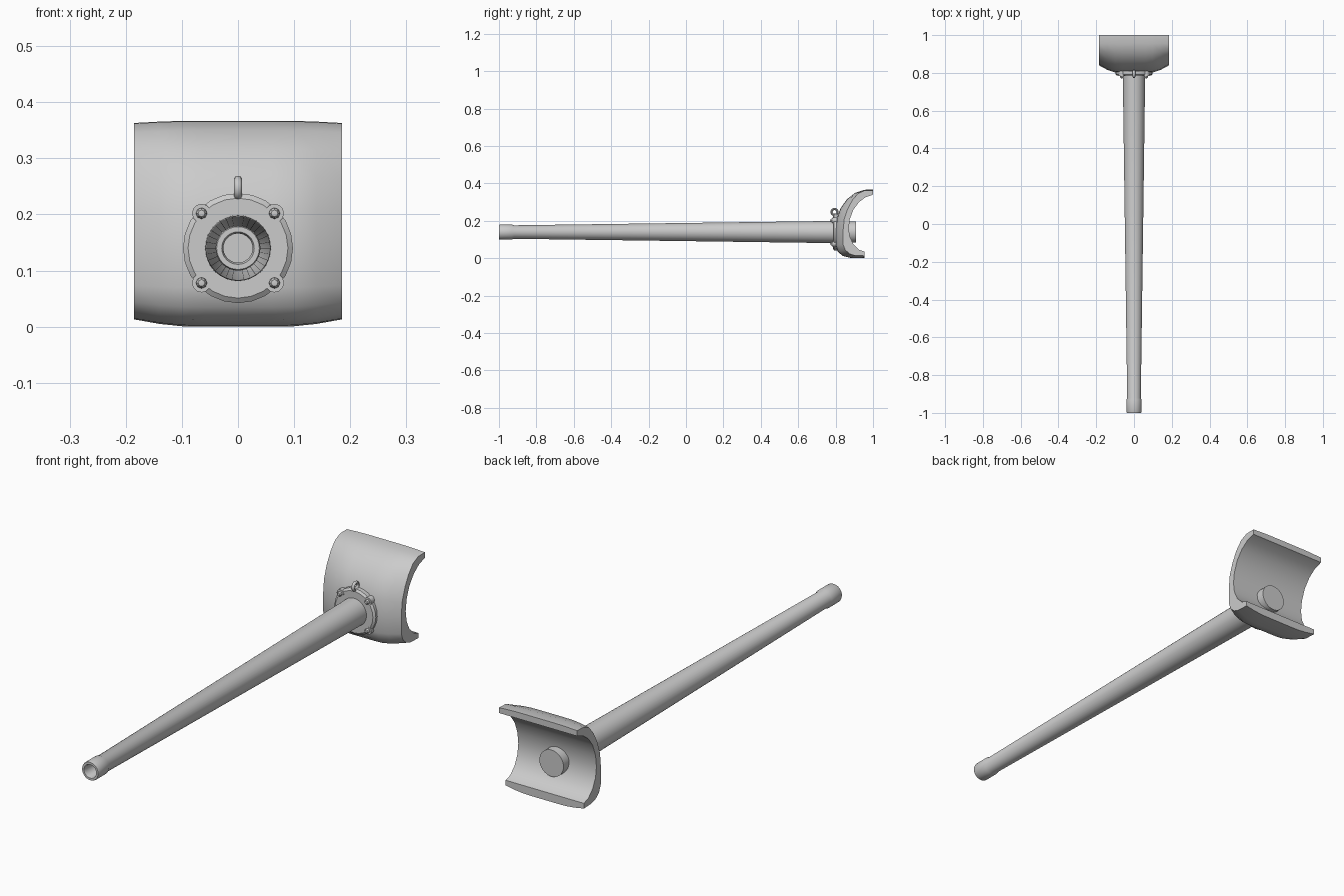
import bpy, bmesh, math
from mathutils import Matrix, Vector

if "Cube" in bpy.data.objects:
    bpy.data.objects.remove(bpy.data.objects["Cube"])

AXIS_Z = 0.14
grey = bpy.data.materials.new("plain_grey")
grey.diffuse_color = (0.6, 0.6, 0.6, 1)
grey.use_nodes = True
grey.node_tree.nodes["Principled BSDF"].inputs["Base Color"].default_value = grey.diffuse_color


def finish(name, bm, angle=35):
    bmesh.ops.recalc_face_normals(bm, faces=bm.faces)
    mesh = bpy.data.meshes.new(name)
    bm.to_mesh(mesh)
    bm.free()
    mesh.materials.append(grey)
    ob = bpy.data.objects.new(name, mesh)
    bpy.context.collection.objects.link(ob)
    bpy.ops.object.select_all(action='DESELECT')
    ob.select_set(True)
    bpy.context.view_layer.objects.active = ob
    bpy.ops.object.shade_smooth_by_angle(angle=math.radians(angle))
    return ob


def lathe(name, profile, x=0, z=AXIS_Z, sides=32, angle=35):
    """Revolve (radius, y) points about an axis along y; radius 0 closes an end."""
    bm = bmesh.new()
    rings = []
    for r, y in profile:
        n = 1 if r == 0 else sides
        rings.append([bm.verts.new((x + r * math.cos(math.tau * i / sides), y,
                                    z + r * math.sin(math.tau * i / sides))) for i in range(n)])
    for a, b in zip(rings, rings[1:]):
        for i in range(sides):
            j = (i + 1) % sides
            quad = [a[i % len(a)], a[j % len(a)], b[j % len(b)], b[i % len(b)]]
            bm.faces.new(list(dict.fromkeys(quad)))
    return finish(name, bm, angle)


# Barrel with muzzle collar and hollow bore
lathe("barrel", [(0, -0.80), (0.026, -0.80), (0.026, -0.992), (0.029, -1.0), (0.038, -1.0),
                 (0.040, -0.995), (0.040, -0.93), (0.036, -0.92), (0.058, 0.70),
                 (0.059, 0.82), (0, 0.82)])

# Breech stub inside the cavity
lathe("breech_stub", [(0, 0.83), (0.057, 0.83), (0.057, 0.91), (0, 0.91)])

# Mounting flange
lathe("flange", [(0.05, 0.81), (0.098, 0.81), (0.098, 0.792), (0.089, 0.785), (0.05, 0.785)],
      sides=24, angle=25)

# Bolts on round ears
for sx in (-1, 1):
    for sz in (-1, 1):
        x, z = sx * 0.065, AXIS_Z + sz * 0.062
        lathe("flange_ear", [(0, 0.81), (0.017, 0.81), (0.017, 0.784), (0, 0.784)], x, z, 12)
        lathe("bolt", [(0, 0.79), (0.010, 0.79), (0.010, 0.778), (0.006, 0.772), (0, 0.771)],
              x, z, 8)

# Lifting eye: ring standing in the yz plane
bm = bmesh.new()
rows = []
for i in range(16):
    a = math.tau * i / 16
    rows.append([])
    for j in range(8):
        b = math.tau * j / 8
        r = 0.016 + 0.006 * math.cos(b)
        rows[-1].append(bm.verts.new((0.007 * math.sin(b), 0.794 + r * math.cos(a),
                                      0.247 + r * math.sin(a))))
for i in range(16):
    for j in range(8):
        k, m = (i + 1) % 16, (j + 1) % 8
        bm.faces.new((rows[i][j], rows[k][j], rows[k][m], rows[i][m]))
finish("lifting_eye", bm, 50)

# Mantlet: C section swept along x, with the outer skin drawn in towards both ends
outer = [(1.0, 0.367), (0.955, 0.366), (0.905, 0.350), (0.86, 0.315), (0.825, 0.265),
         (0.806, 0.21), (0.80, 0.15), (0.80, 0.07), (0.812, 0.035), (0.838, 0.012),
         (0.88, 0.002), (0.955, 0.0)]
inner = [(0.955, 0.035), (0.925, 0.045), (0.895, 0.075), (0.876, 0.115), (0.87, 0.16),
         (0.876, 0.21), (0.895, 0.26), (0.925, 0.30), (0.96, 0.326), (1.0, 0.34)]
stations = [(-0.185, 1.0), (-0.14, 0.38), (-0.10, 0.06), (-0.06, 0.0)]
stations += [(-x, t) for x, t in reversed(stations)]


def pull_in(y, z, t):
    y2 = y + t * 0.04 * max(0, min(1, (0.95 - y) / 0.12))
    z2 = z - t * 0.004 if z > 0.3 else z + t * 0.013 * max(0, 1 - z / 0.1)
    return y2, z2


bm = bmesh.new()
sections = []
for x, t in stations:
    pts = [pull_in(y, z, t) for y, z in outer] + inner
    sections.append([bm.verts.new((x, y, z)) for y, z in pts])
n = len(sections[0])
for a, b in zip(sections, sections[1:]):
    for i in range(n):
        j = (i + 1) % n
        bm.faces.new((a[i], a[j], b[j], b[i]))
for s in (sections[0], sections[-1]):
    bm.faces.new(s)
finish("mantlet", bm, 35)
